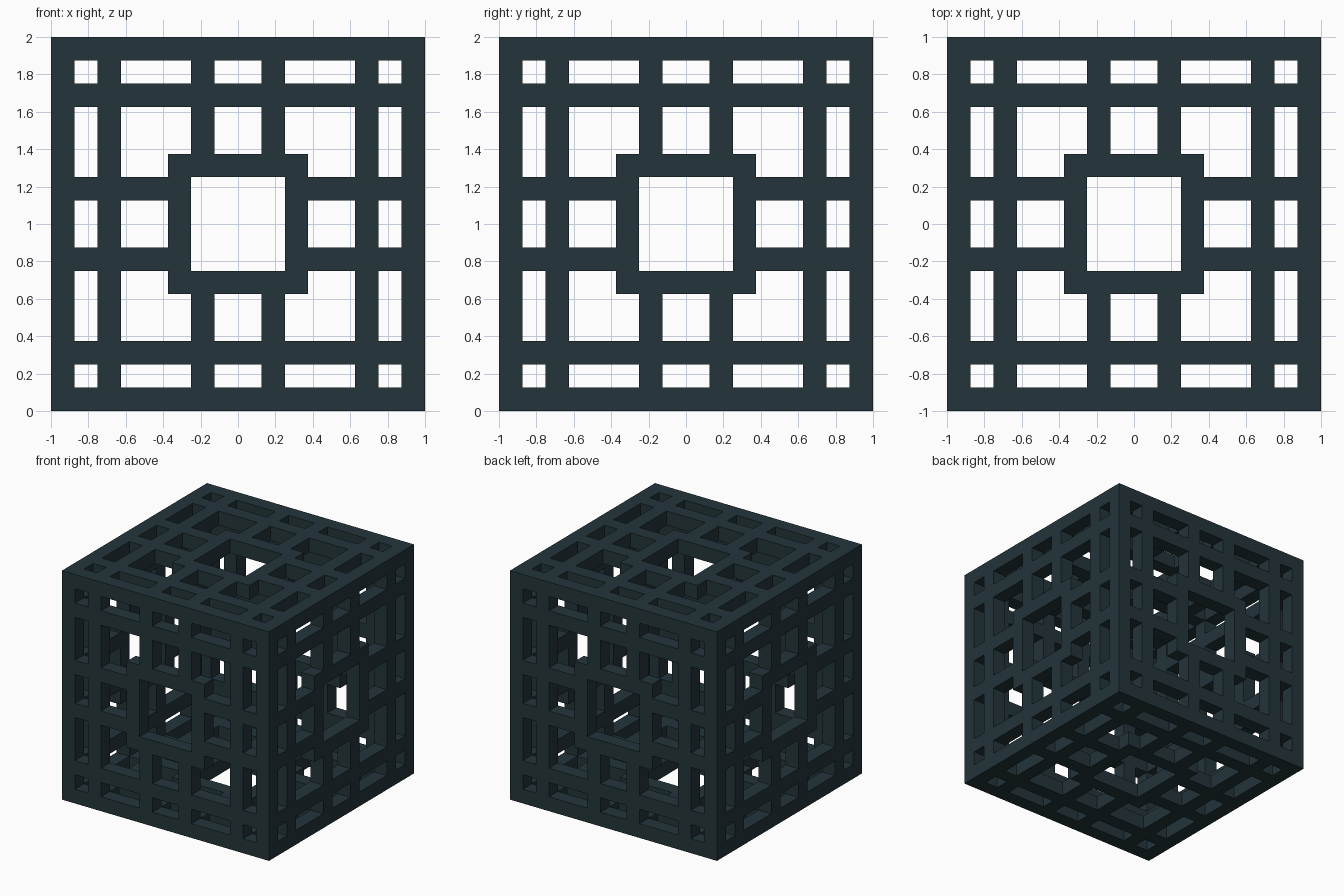
import bpy, bmesh

if "Cube" in bpy.data.objects:
    bpy.data.objects.remove(bpy.data.objects["Cube"])

# Grid lines in sixteenths of the cube's side, and the slots filled by bars
LINES = [0, 1, 2, 3, 5, 6, 7, 9, 10, 11, 13, 14, 15, 16]
BARS = {0, 2, 6, 9, 13, 15}
N = len(LINES) - 1
UNIT = 2 / 16


def panel(a, b):
    """Fretwork of one side: bars, plus a square ring around the centre window."""
    if 5 <= a < 11 and 5 <= b < 11:
        return not (6 <= a < 10 and 6 <= b < 10)
    return a in BARS or b in BARS


def solid(cell):
    """A cell is filled if it lies in one of the six outer panels' bars."""
    if any(i < 0 or i >= N for i in cell):
        return False
    p = [LINES[i] for i in cell]
    return any(p[k] in (0, 15) and panel(p[(k + 1) % 3], p[(k + 2) % 3])
               for k in range(3))


# Hollow fretwork cube: skin every exposed side of the filled cells
bm = bmesh.new()
verts = {}


def vert(key):
    if key not in verts:
        x, y, z = (LINES[i] * UNIT for i in key)
        verts[key] = bm.verts.new((x - 1, y - 1, z))
    return verts[key]


for i in range(N):
    for j in range(N):
        for k in range(N):
            cell = (i, j, k)
            if not solid(cell):
                continue
            for axis in range(3):
                u, v = (axis + 1) % 3, (axis + 2) % 3
                for side in (0, 1):
                    near = list(cell)
                    near[axis] += 2 * side - 1
                    if solid(near):
                        continue
                    quad = []
                    for du, dv in ((0, 0), (1, 0), (1, 1), (0, 1)):
                        c = list(cell)
                        c[axis] += side
                        c[u] += du
                        c[v] += dv
                        quad.append(vert(tuple(c)))
                    bm.faces.new(quad if side else quad[::-1])

mesh = bpy.data.meshes.new("lattice_cube")
bm.to_mesh(mesh)
bm.free()

# Single dark slate colour
slate = bpy.data.materials.new("dark slate")
slate.diffuse_color = (0.017, 0.035, 0.043, 1)
slate.use_nodes = True
slate.node_tree.nodes["Principled BSDF"].inputs["Base Color"].default_value = slate.diffuse_color
mesh.materials.append(slate)

cube = bpy.data.objects.new("lattice_cube", mesh)
bpy.context.collection.objects.link(cube)
